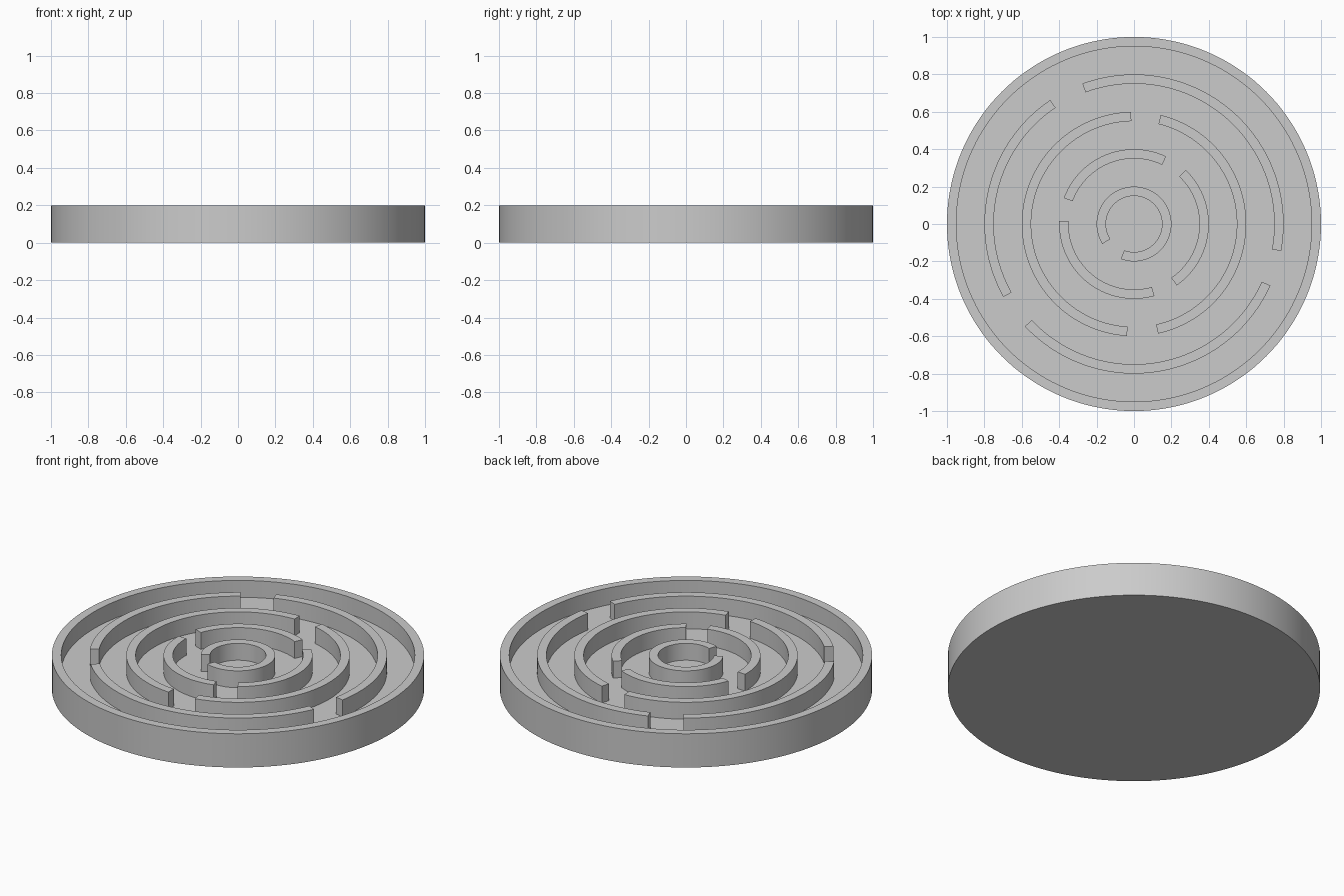
import bpy, bmesh, math

if "Cube" in bpy.data.objects:
    bpy.data.objects.remove(bpy.data.objects["Cube"])

FLOOR, TOP, STEP = 0.10, 0.20, math.radians(2.5)


def finish(name, bm):
    bmesh.ops.recalc_face_normals(bm, faces=bm.faces[:])
    mesh = bpy.data.meshes.new(name)
    bm.to_mesh(mesh)
    bm.free()
    ob = bpy.data.objects.new(name, mesh)
    bpy.context.collection.objects.link(ob)
    bpy.ops.object.select_all(action='DESELECT')
    ob.select_set(True)
    bpy.context.view_layer.objects.active = ob
    bpy.ops.object.shade_smooth_by_angle(angle=math.radians(30))
    return ob


def sweep(name, profile, start, end):
    """Sweep a closed (radius, z) profile around z, capped at both ends."""
    a, b = math.radians(start), math.radians(end)
    n = max(2, math.ceil((b - a) / STEP))
    bm = bmesh.new()
    rows = []
    for i in range(n + 1):
        t = a + (b - a) * i / n
        rows.append([bm.verts.new((r * math.cos(t), r * math.sin(t), z)) for r, z in profile])
    k = len(profile)
    for p, q in zip(rows, rows[1:]):
        for j in range(k):
            bm.faces.new((p[j], q[j], q[(j + 1) % k], p[(j + 1) % k]))
    bm.faces.new(rows[0])
    bm.faces.new(rows[-1])
    return finish(name, bm)


# Round tray: disc, inset and recessed to leave the outer rim
N = 144
bm = bmesh.new()
loops = []
for r, z in [(1, 0), (1, TOP), (0.95, TOP), (0.95, FLOOR)]:
    loops.append([bm.verts.new((r * math.cos(math.tau * i / N), r * math.sin(math.tau * i / N), z))
                  for i in range(N)])
for lo, hi in zip(loops, loops[1:]):
    for i in range(N):
        j = (i + 1) % N
        bm.faces.new((lo[i], lo[j], hi[j], hi[i]))
bm.faces.new(loops[0])
bm.faces.new(loops[-1])
finish("maze_tray", bm)

# Concentric maze walls: outer radius and the gaps (start, end) in degrees
rings = {
    0.8: [(110.2, 124.0), (209.2, 223.2), (335.7, 349.6)],
    0.6: [(76.2, 91.5), (266.4, 282.4)],
    0.4: [(46.3, 64.6), (159.7, 177.6), (285.8, 304.8)],
    0.2: [(212.3, 249.4)],
}
for ring_no, (r, gaps) in enumerate(rings.items(), 1):
    box = [(r - 0.05, FLOOR), (r, FLOOR), (r, TOP), (r - 0.05, TOP)]
    for i, (_, start) in enumerate(gaps):
        end = gaps[(i + 1) % len(gaps)][0]
        sweep(f"maze_wall_{ring_no}_{i + 1}", box, start, end if end > start else end + 360)
